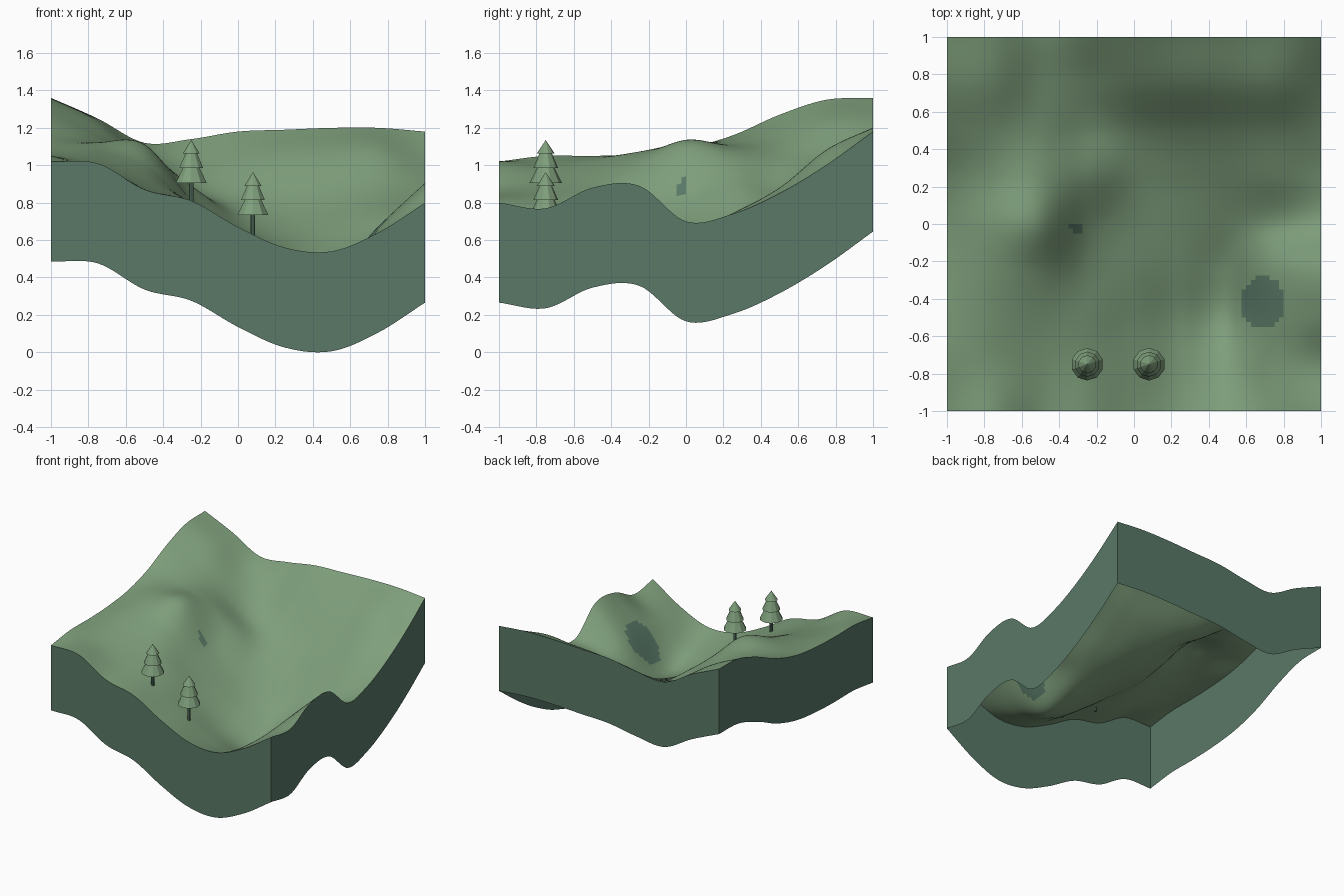
import bpy, bmesh, math
from mathutils import Vector

cube = bpy.data.objects.get("Cube")
if cube:
    bpy.data.objects.remove(cube, do_unlink=True)


def make_material(name, colour):
    mat = bpy.data.materials.new(name)
    mat.use_nodes = True
    mat.diffuse_color = (*colour, 1)
    mat.node_tree.nodes["Principled BSDF"].inputs["Base Color"].default_value = (*colour, 1)
    return mat


GRASS = make_material("grass green", (0.21, 0.345, 0.2))
EARTH = make_material("earth teal", (0.10, 0.19, 0.135))

# Terrain heights in hundredths: rows run front to back, columns along x
CONTROL = [
    [102, 101, 87, 81, 67, 56, 54, 64, 80],
    [105, 99, 89, 80, 65, 50, 46, 64, 77],
    [105, 102, 93, 80, 62, 45, 38, 66, 88],
    [106, 107, 100, 79, 63, 49, 43, 67, 89],
    [109, 112, 111, 82, 65, 56, 54, 61, 70],
    [116, 112, 107, 89, 71, 66, 68, 74, 74],
    [127, 116, 103, 87, 81, 81, 84, 88, 85],
    [135, 123, 105, 98, 101, 104, 106, 108, 100],
    [136, 125, 112, 114, 118, 119, 120, 120, 118],
]
CELLS = 80


def spline(values, t):
    """Catmull-Rom curve through evenly spaced values, t from 0 to 1."""
    last = len(values) - 1
    i = min(int(t * last), last - 1)
    f = t * last - i
    b, c = values[i], values[i + 1]
    a = values[i - 1] if i > 0 else 2 * b - c
    d = values[i + 2] if i + 2 <= last else 2 * c - b
    return b + f / 2 * (c - a + f * (2 * a - 5 * b + 4 * c - d + f * (3 * (b - c) + d - a)))


def height(x, y):
    u, v = (x + 1) / 2, (y + 1) / 2
    return spline([spline(row, u) for row in CONTROL], v) / 100


def finish(bm, name, materials, smooth=False):
    mesh = bpy.data.meshes.new(name)
    bm.to_mesh(mesh)
    bm.free()
    for mat in materials:
        mesh.materials.append(mat)
    obj = bpy.data.objects.new(name, mesh)
    bpy.context.collection.objects.link(obj)
    if smooth:
        bpy.ops.object.select_all(action="DESELECT")
        obj.select_set(True)
        bpy.context.view_layer.objects.active = obj
        bpy.ops.object.shade_smooth_by_angle(angle=math.radians(40))
    return obj


def inside(point, centre, radii):
    return sum(((p - c) / r) ** 2 for p, c, r in zip(point, centre, radii)) < 1


# Rolling grass surface with two bare earth patches
bm = bmesh.new()
bmesh.ops.create_grid(bm, x_segments=CELLS, y_segments=CELLS, size=1)
for vert in bm.verts:
    vert.co.z = height(vert.co.x, vert.co.y)
for face in bm.faces:
    spot = face.calc_center_median().xy
    bare = inside(spot, (0.69, -0.42), (0.12, 0.14)) or inside(spot, (-0.31, -0.02), (0.03, 0.03))
    face.material_index = int(bare)
finish(bm, "terrain_surface", [GRASS, EARTH], smooth=True)

# Earth walls hanging from the terrain border, open underneath
steps = [-1 + 2 * i / CELLS for i in range(CELLS)]
border = ([(s, -1) for s in steps] + [(1, s) for s in steps]
          + [(-s, 1) for s in steps] + [(-1, -s) for s in steps])
drop = min(height(x, y) for x, y in border)
bm = bmesh.new()
top = [bm.verts.new((x, y, height(x, y))) for x, y in border]
low = [bm.verts.new(v.co - Vector((0, 0, drop))) for v in top]
for i in range(len(top)):
    j = (i + 1) % len(top)
    bm.faces.new((low[i], low[j], top[j], top[i]))
finish(bm, "side_walls", [EARTH], smooth=True)


def add_cone(bm, base, tip, r_base, r_tip, sides, index):
    made = bmesh.ops.create_cone(bm, cap_ends=True, segments=sides, radius1=r_base,
                                 radius2=r_tip, depth=tip - base)
    for vert in made["verts"]:
        vert.co.z += (base + tip) / 2
    for face in {f for v in made["verts"] for f in v.link_faces}:
        face.material_index = index


# Conifers: a trunk and three stacked tiers
TIERS = [(0.105, 0.2, 0.087, 0.04), (0.185, 0.275, 0.067, 0.028), (0.262, 0.335, 0.048, 0)]


def add_tree(name, x, y, z):
    bm = bmesh.new()
    add_cone(bm, -0.03, 0.12, 0.012, 0.012, 8, 1)
    for base, tip, wide, narrow in TIERS:
        add_cone(bm, base, tip, wide, narrow, 10, 0)
    tree = finish(bm, name, [GRASS, EARTH])
    tree.location = (x, y, z)


add_tree("tall_slope_tree", -0.25, -0.75, 0.8)
add_tree("lower_slope_tree", 0.08, -0.75, 0.628)
